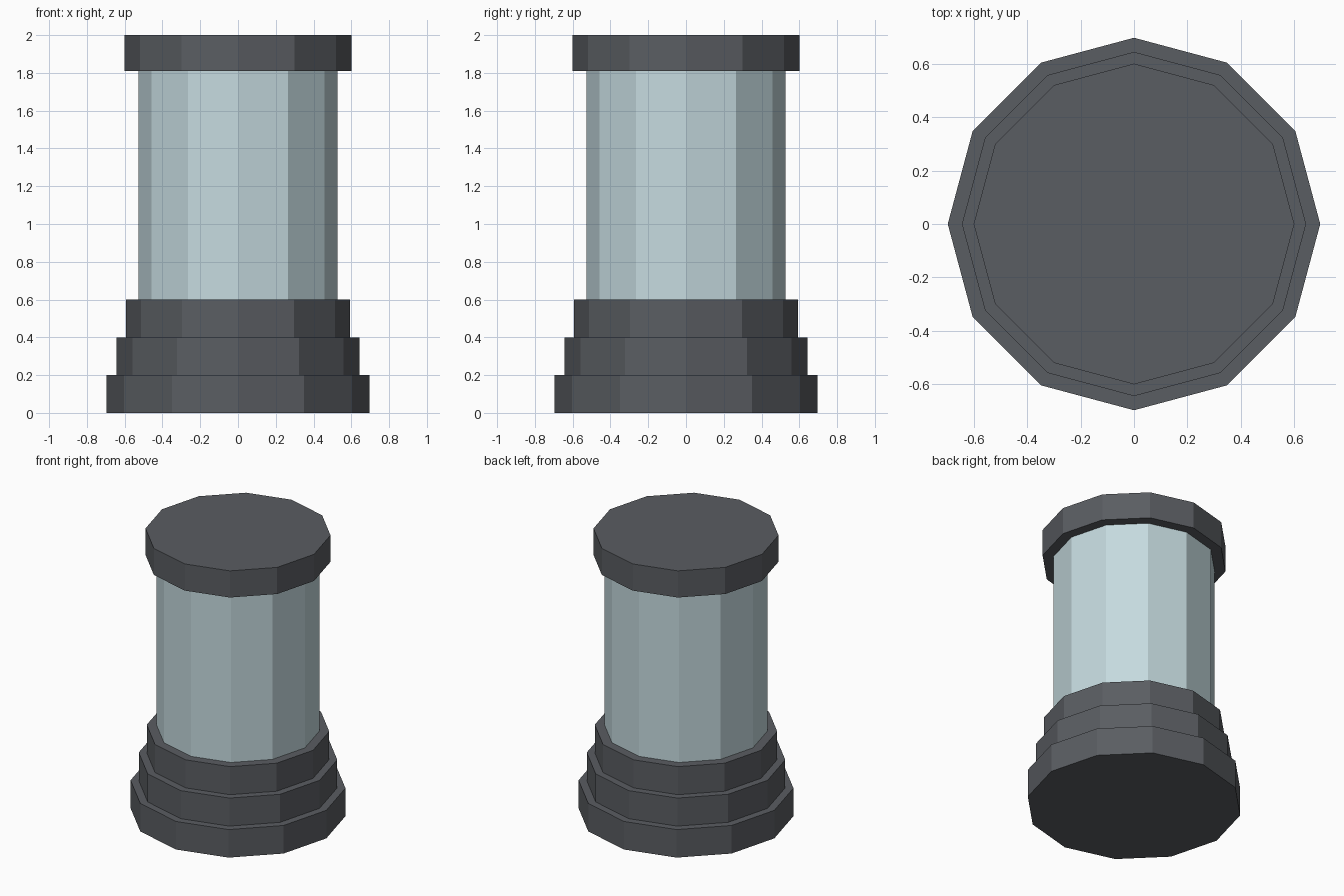
import bpy, bmesh, math
from mathutils import Matrix

if "Cube" in bpy.data.objects:
    bpy.data.objects.remove(bpy.data.objects["Cube"])

SIDES = 12


def srgb(r, g, b):
    lin = lambda c: c / 12.92 if c <= 0.04045 else ((c + 0.055) / 1.055) ** 2.4
    return (lin(r / 255), lin(g / 255), lin(b / 255), 1.0)


def material(name, colour):
    m = bpy.data.materials.new(name)
    m.diffuse_color = colour
    m.use_nodes = True
    m.node_tree.nodes["Principled BSDF"].inputs["Base Color"].default_value = m.diffuse_color
    return m


dark = material("dark grey metal", srgb(90, 93, 98))
glass = material("pale blue glass", srgb(197, 218, 223))


def drum(name, radius, z0, z1, mat):
    """Flat-shaded 12-sided cylinder with corners on the x and y axes."""
    bm = bmesh.new()
    ring = [bm.verts.new((radius * math.cos(i * math.tau / SIDES),
                          radius * math.sin(i * math.tau / SIDES), z0))
            for i in range(SIDES)]
    base = bm.faces.new(ring)
    ext = bmesh.ops.extrude_face_region(bm, geom=[base], use_keep_orig=True)
    top = [v for v in ext["geom"] if isinstance(v, bmesh.types.BMVert)]
    bmesh.ops.translate(bm, verts=top, vec=(0, 0, z1 - z0))
    bmesh.ops.recalc_face_normals(bm, faces=bm.faces)
    mesh = bpy.data.meshes.new(name)
    bm.to_mesh(mesh)
    bm.free()
    mesh.materials.append(mat)
    obj = bpy.data.objects.new(name, mesh)
    bpy.context.collection.objects.link(obj)


# Stepped base
for i, (name, r) in enumerate((("base_lower", 0.697), ("base_middle", 0.644), ("base_upper", 0.592))):
    drum(name, r, 0.2 * i, 0.2 * (i + 1), dark)

# Glass tube and lid
drum("glass_tube", 0.528, 0.6, 1.81, glass)
drum("lid", 0.60, 1.81, 2.0, dark)
